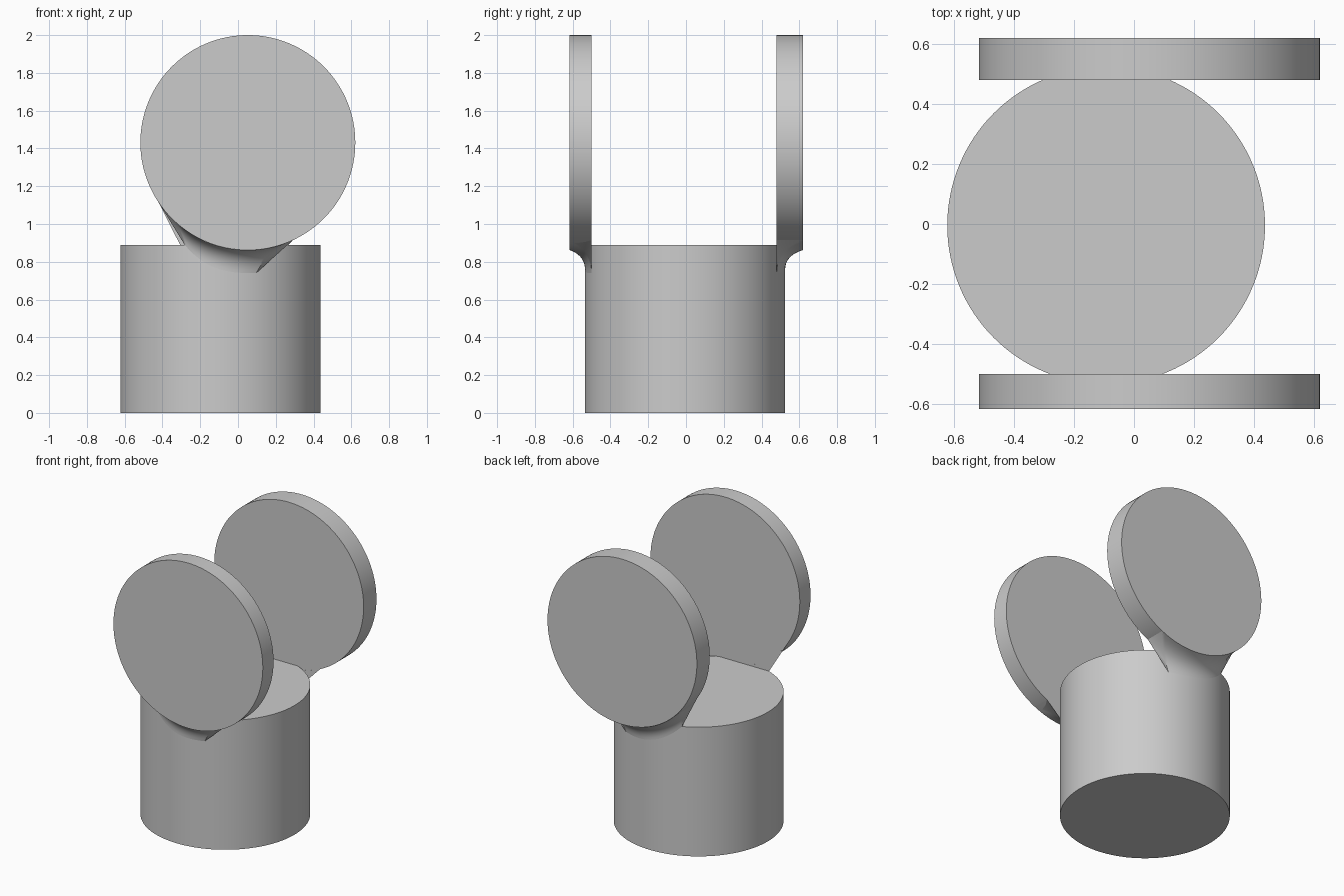
import bpy, bmesh
from math import sqrt, pi
from mathutils import Vector, Matrix

if "Cube" in bpy.data.objects:
    bpy.data.objects.remove(bpy.data.objects["Cube"])

grey = bpy.data.materials.new("plain grey")
grey.use_nodes = True
GREY = (0.6, 0.6, 0.6, 1)
grey.diffuse_color = GREY
grey.node_tree.nodes["Principled BSDF"].inputs["Base Color"].default_value = GREY

BASE_X, BASE_Y, BASE_R, BASE_H = -0.093, -0.005, 0.53, 0.89
DISC_X, DISC_Z, DISC_R = 0.052, 1.431, 0.569


def finish(bm, name):
    bmesh.ops.recalc_face_normals(bm, faces=bm.faces)
    mesh = bpy.data.meshes.new(name)
    bm.to_mesh(mesh)
    bm.free()
    mesh.materials.append(grey)
    obj = bpy.data.objects.new(name, mesh)
    bpy.context.collection.objects.link(obj)
    bpy.ops.object.select_all(action="DESELECT")
    obj.select_set(True)
    bpy.context.view_layer.objects.active = obj
    bpy.ops.object.shade_smooth_by_angle(angle=pi / 6)
    return obj


def cylinder(name, radius, depth, matrix):
    bm = bmesh.new()
    bmesh.ops.create_cone(bm, cap_ends=True, segments=128, radius1=radius,
                          radius2=radius, depth=depth, matrix=matrix)
    return finish(bm, name)


def rim_z(x):
    return DISC_Z - sqrt(DISC_R ** 2 - (x - DISC_X) ** 2)


def fillet(name, side, inner, outer, cols=32, rows=12):
    """Concave bracket lofted from the disc's lower rim down to the drum wall."""
    half = sqrt(BASE_R ** 2 - (inner - BASE_Y) ** 2)
    bm = bmesh.new()
    rings = []
    for i in range(cols + 1):
        t = i / cols
        # matching points on the disc rim and on the drum
        tx = -0.42 + 0.71 * t
        top = Vector((tx, outer, rim_z(tx)))
        bx = BASE_X + half * (2 * t - 1)
        wall = BASE_Y + side * sqrt(max(BASE_R ** 2 - (bx - BASE_X) ** 2, 0))
        low = Vector((bx, wall, 0.74 + 0.15 * (1 - t) ** 3))
        bend = low.lerp(top, 0.35)
        bend.y = wall
        bend.z = low.z + 0.75 * (top.z - low.z)
        ring = []
        for j in range(rows + 1):
            s = j / rows
            ring.append(top * (1 - s) ** 2 + bend * 2 * s * (1 - s) + low * s * s)
        # flat inner side, flush with the disc
        ring.append(Vector((bx, inner, low.z)))
        ring.append(Vector((tx, inner, top.z)))
        rings.append([bm.verts.new(p) for p in ring])
    n = len(rings[0])
    for a, b in zip(rings, rings[1:]):
        for j in range(n):
            k = (j + 1) % n
            bm.faces.new((a[j], a[k], b[k], b[j]))
    bm.faces.new(rings[0])
    bm.faces.new(rings[-1])
    bmesh.ops.remove_doubles(bm, verts=bm.verts, dist=0.0001)
    return finish(bm, name)


# Upright drum
cylinder("drum", BASE_R, BASE_H, Matrix.Translation((BASE_X, BASE_Y, BASE_H / 2)))

# Standing discs with their blended brackets
for label, side, inner, outer in (("front", -1, -0.5, -0.617), ("back", 1, 0.48, 0.62)):
    place = Matrix.Translation((DISC_X, (inner + outer) / 2, DISC_Z))
    cylinder(label + "_disc", DISC_R, abs(outer - inner), place @ Matrix.Rotation(pi / 2, 4, "X"))
    fillet(label + "_bracket", side, inner, outer)
